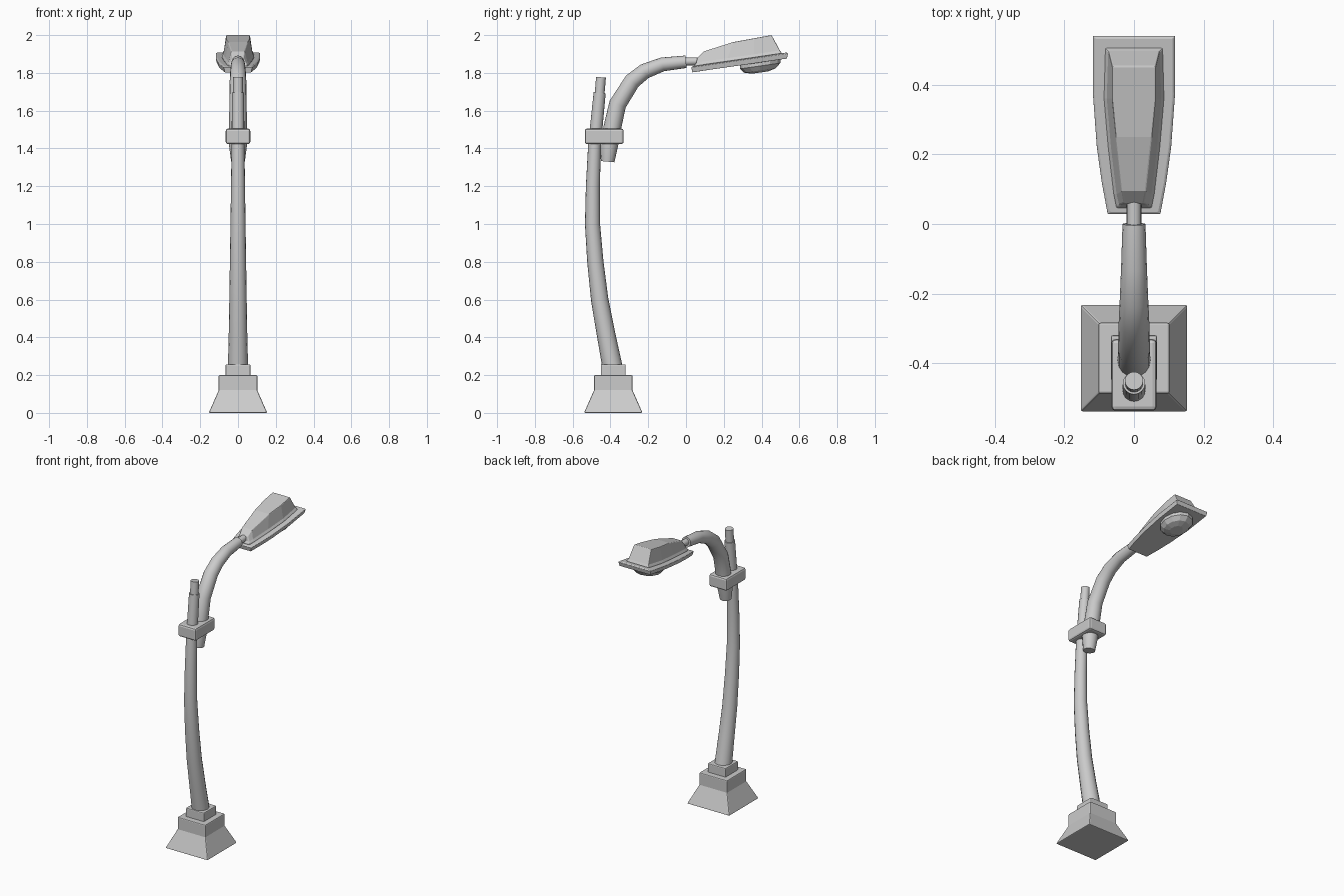
import bpy, bmesh, math
from mathutils import Vector

if "Cube" in bpy.data.objects:
    bpy.data.objects.remove(bpy.data.objects["Cube"])


def finish(name, bm, smooth=None, bevel=0, segments=2):
    bmesh.ops.recalc_face_normals(bm, faces=bm.faces)
    mesh = bpy.data.meshes.new(name)
    bm.to_mesh(mesh)
    bm.free()
    obj = bpy.data.objects.new(name, mesh)
    bpy.context.collection.objects.link(obj)
    if smooth:
        mesh.polygons.foreach_set("use_smooth", [True] * len(mesh.polygons))
        mesh.set_sharp_from_angle(angle=math.radians(smooth))
    if bevel:
        mod = obj.modifiers.new("Bevel", "BEVEL")
        mod.width, mod.segments = bevel, segments
        mod.limit_method = "ANGLE"
        mod.angle_limit = math.radians(35)
    return obj


def bridge(bm, a, b):
    for i in range(len(a)):
        j = (i + 1) % len(a)
        bm.faces.new((a[i], a[j], b[j], b[i]))


def tube(name, path, sides=16):
    """Sweep a circle along (y, z, radius) points in the x = 0 plane."""
    bm = bmesh.new()
    pts = [Vector((0, y, z)) for y, z, r in path]
    rings = []
    for i, p in enumerate(pts):
        t = Vector()
        if i > 0:
            t += (p - pts[i - 1]).normalized()
        if i < len(pts) - 1:
            t += (pts[i + 1] - p).normalized()
        t.normalize()
        n = Vector((0, t.z, -t.y))
        r = path[i][2]
        angles = [2 * math.pi * k / sides for k in range(sides)]
        rings.append([bm.verts.new(p + Vector((r * math.cos(a), 0, 0)) + n * r * math.sin(a))
                      for a in angles])
    for a, b in zip(rings, rings[1:]):
        bridge(bm, a, b)
    bm.faces.new(rings[0])
    bm.faces.new(rings[-1])
    return finish(name, bm, smooth=35)


def square_stack(name, levels, y, bevel):
    """Square cross-sections given as (half width, z)."""
    bm = bmesh.new()
    rings = [[bm.verts.new((sx * h, y + sy * h, z))
              for sx, sy in ((-1, -1), (1, -1), (1, 1), (-1, 1))] for h, z in levels]
    for a, b in zip(rings, rings[1:]):
        bridge(bm, a, b)
    bm.faces.new(rings[0])
    bm.faces.new(rings[-1])
    return finish(name, bm, bevel=bevel)


def shell(name, levels, bevel):
    """Mirrored outlines of (y, half width, z), joined bottom to top, with quad-strip caps."""
    bm = bmesh.new()
    loops = []
    for level in levels:
        right = [bm.verts.new((w, y, z)) for y, w, z in level]
        left = [bm.verts.new((-w, y, z)) for y, w, z in level]
        loops.append((right, left))
    for (r0, l0), (r1, l1) in zip(loops, loops[1:]):
        bridge(bm, r0 + l0[::-1], r1 + l1[::-1])
    for r, l in (loops[0], loops[-1]):
        for i in range(len(r) - 1):
            bm.faces.new((r[i], r[i + 1], l[i + 1], l[i]))
    return finish(name, bm, bevel=bevel)


# Stepped square foot
square_stack("base", [(0.155, 0), (0.102, 0.12), (0.102, 0.2)], -0.385, 0.006)
square_stack("base_collar", [(0.066, 0.19), (0.066, 0.257)], -0.385, 0.006)

# Bowed pole and its thinner tip
tube("pole", [(-0.385, 0.22, 0.054), (-0.424, 0.42, 0.049), (-0.457, 0.6, 0.046),
              (-0.48, 0.8, 0.043), (-0.495, 1.0, 0.04), (-0.493, 1.2, 0.037),
              (-0.484, 1.42, 0.034), (-0.457, 1.695, 0.032)])
tube("pole_tip", [(-0.459, 1.67, 0.026), (-0.45, 1.777, 0.026)])

# Clamp joining the pole and arm
bm = bmesh.new()
bmesh.ops.create_cube(bm, size=1)
for v in bm.verts:
    v.co = Vector((v.co.x * 0.13, v.co.y * 0.206 - 0.433, v.co.z * 0.082 + 1.464))
finish("clamp", bm, bevel=0.012)

# Curved arm and the neck into the lamp
tube("arm", [(-0.415, 1.33, 0.036), (-0.407, 1.42, 0.048), (-0.39, 1.51, 0.047),
             (-0.362, 1.634, 0.046), (-0.285, 1.756, 0.044), (-0.22, 1.808, 0.041),
             (-0.125, 1.845, 0.037), (0, 1.859, 0.033)])
tube("arm_neck", [(-0.02, 1.859, 0.021), (0.1, 1.863, 0.021)])

# Tilted lamp tray
SLOPE = 0.143


def tray(y, lift=0.0):
    return 1.803 + (y - 0.03) * SLOPE + lift


def outline(points, inset, lift):
    last = len(points) - 1
    return [(y + (inset if i == 0 else -inset if i == last else 0), w - inset, tray(y, lift))
            for i, (y, w) in enumerate(points)]


rim = [(0.028, 0.076), (0.12, 0.093), (0.22, 0.107), (0.37, 0.118), (0.54, 0.118)]
shell("lamp_tray", [outline(rim, 0.006, 0), outline(rim, 0, 0.027), outline(rim, 0.007, 0.032)],
      0.002)

# Hood over the tray
hood = [(0.046, 0.05), (0.085, 0.058), (0.22, 0.074), (0.36, 0.086), (0.505, 0.082)]
crown = [(0.06, 0.028, 1.88), (0.095, 0.035, 1.914), (0.25, 0.052, 1.963),
         (0.36, 0.063, 1.983), (0.453, 0.063, 2.0)]
shell("lamp_hood", [outline(hood, 0, 0.025), outline(hood, 0, 0.036),
                    outline(hood, 0.008, 0.048), crown], 0.004)

# Faceted lens under the tray
bm = bmesh.new()
rings = [[bm.verts.new((0.092 * s * math.cos(a), 0.392 + 0.107 * s * math.sin(a),
                        tray(0.392 + 0.107 * s * math.sin(a), drop)))
          for a in [2 * math.pi * k / 12 for k in range(12)]]
         for s, drop in ((1, 0.01), (1, -0.018), (0.78, -0.042), (0.4, -0.053))]
for a, b in zip(rings, rings[1:]):
    bridge(bm, a, b)
bm.faces.new(rings[0])
bm.faces.new(rings[-1])
finish("lamp_lens", bm)
